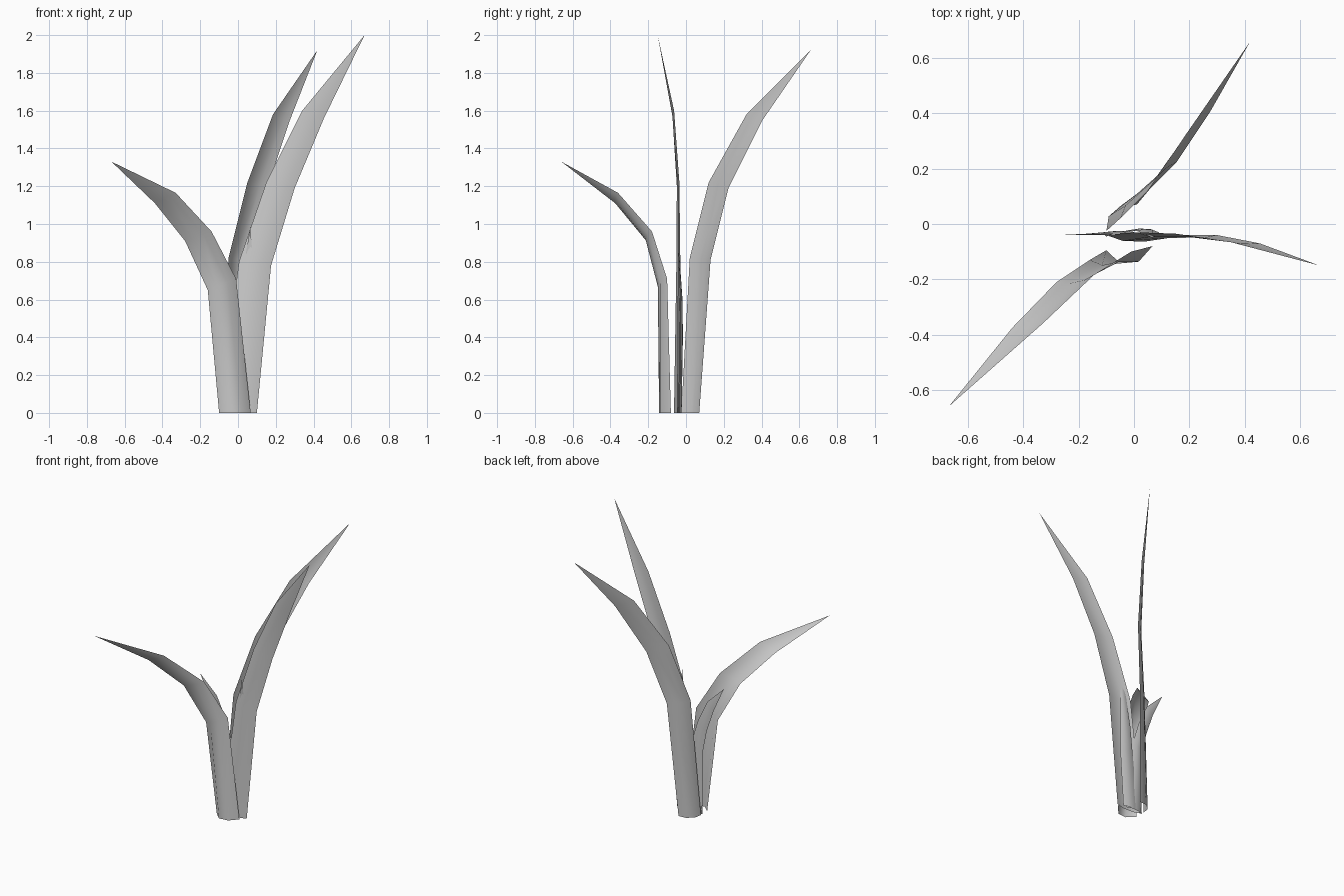
import bpy
from mathutils import Vector


def leaf(name, left, right, tip, out, bulge):
    """Blade lofted between two edge paths, cupped along 'out', ending in a point."""
    verts, faces = [], []
    n = 4
    for a, b, d in zip(left, right, bulge):
        a, b = Vector(a), Vector(b)
        for t, k in ((0, 0), (0.3, 1), (0.7, 1), (1, 0)):
            verts.append(a.lerp(b, t) + Vector(out) * d * k)
    for r in range(len(left) - 1):
        for i in range(n - 1):
            p = r * n + i
            faces.append((p, p + 1, p + n + 1, p + n))
    top = len(verts)
    verts.append(Vector(tip))
    for i in range(n - 1):
        faces.append((top - n + i, top - n + i + 1, top))
    mesh = bpy.data.meshes.new(name)
    mesh.from_pydata(verts, [], faces)
    mesh.polygons.foreach_set("use_smooth", [True] * len(faces))
    obj = bpy.data.objects.new(name, mesh)
    bpy.context.collection.objects.link(obj)
    return obj


# Front leaf, bending to the front left
leaf("front_leaf",
     [(-.10, -.095, 0), (-.16, -.13, .65), (-.28, -.21, .91), (-.44, -.375, 1.11)],
     [(.067, -.08, 0), (-.01, -.10, .71), (-.14, -.18, .96), (-.33, -.36, 1.165)],
     (-.67, -.66, 1.33), (0, -1, 0), (.052, .028, .015, .008))

# Back leaf, tall and bending to the back right
leaf("back_leaf",
     [(-.10, -.025, 0), (-.05, .02, .82), (.05, .12, 1.22), (.185, .32, 1.58)],
     [(.01, .07, 0), (.06, .13, .81), (.155, .225, 1.19), (.275, .405, 1.55)],
     (.42, .66, 1.92), (-.7, .7, 0), (.035, .02, .012, .006))

# Right leaf, the tallest, bending to the right
leaf("right_leaf",
     [(-.10, -.04, 0), (.005, -.03, .80), (.15, -.035, 1.22), (.34, -.063, 1.60)],
     [(.10, -.045, 0), (.175, -.04, .78), (.30, -.04, 1.19), (.455, -.07, 1.56)],
     (.67, -.15, 2.0), (0, -1, 0), (.02, .014, .01, .004))

# Short inner leaf, bending to the left
leaf("short_left_leaf",
     [(-.10, -.045, 0), (-.105, -.04, .45), (-.135, -.04, .60), (-.19, -.04, .76)],
     [(.03, -.04, 0), (-.02, -.035, .50), (-.07, -.035, .66), (-.14, -.038, .81)],
     (-.27, -.04, .935), (0, 1, 0), (.015, .012, .008, .004))

# Short inner leaf, nearly upright
leaf("short_upright_leaf",
     [(-.06, -.035, 0), (-.01, -.025, .40), (.01, -.025, .60), (.035, -.035, .80)],
     [(.06, -.035, 0), (.09, -.03, .40), (.09, -.03, .60), (.08, -.04, .80)],
     (.065, -.05, .985), (0, 1, 0), (.012, .01, .008, .004))
